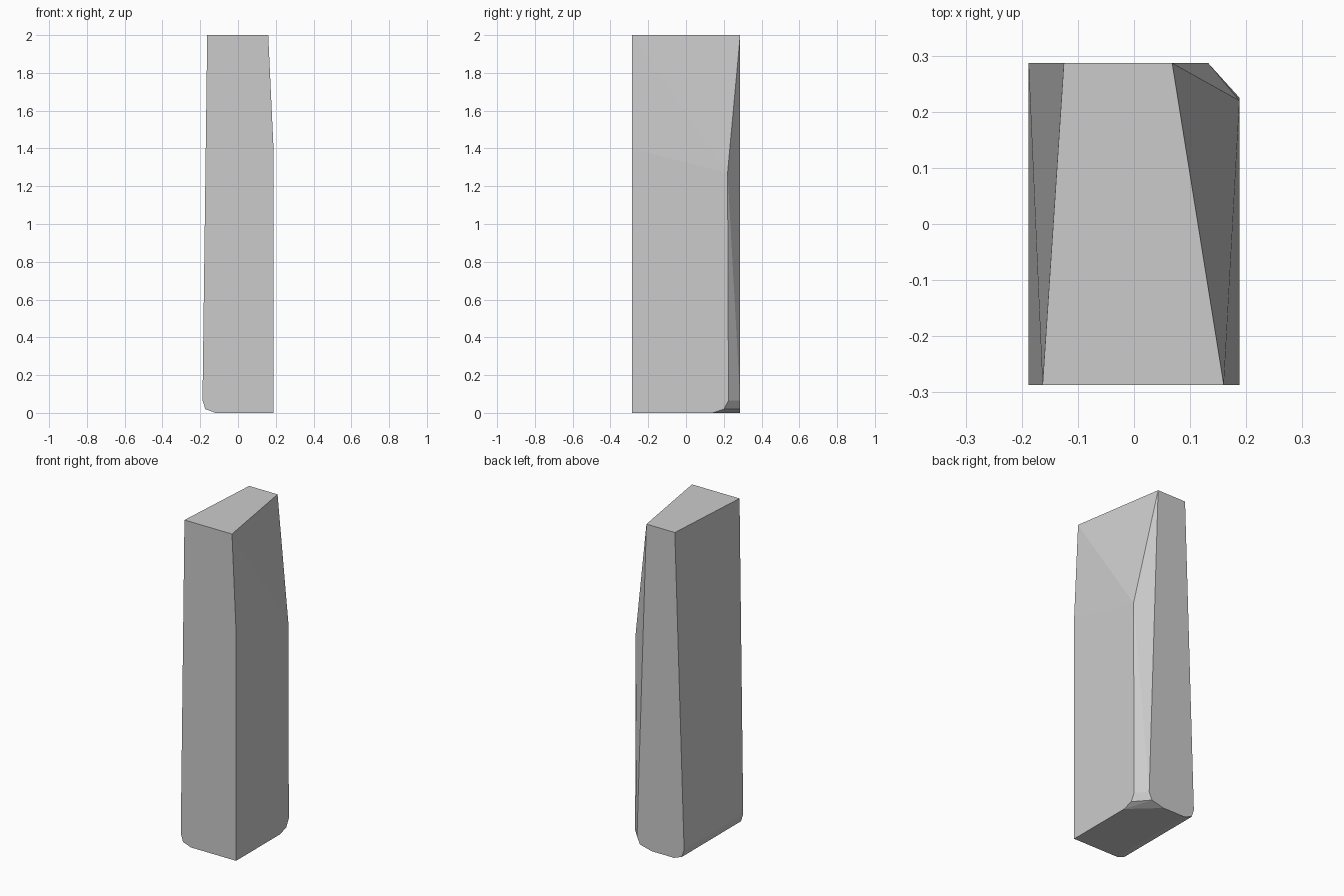
import bpy, bmesh

if "Cube" in bpy.data.objects:
    bpy.data.objects.remove(bpy.data.objects["Cube"])

F, B = -0.287, 0.287      # front and back planes
R = 0.188                 # half width

# Tapered top outline
pts = [(-0.163, F, 2), (0.16, F, 2), (0.068, B, 2), (-0.125, B, 2)]

# Right side: bend line, sharp lower front corner
pts += [(R, F, 1.4), (R, 0.22, 1.27), (R, F, 0)]

# Worn lower left edge, running front to back
for x, z in ((-R, 0.068), (-0.173, 0.02), (-0.12, 0)):
    pts += [(x, F, z), (x, B, z)]

# Cut back right corner, rounding into the base
for y, x, z in ((0.225, 0.132, 0.065), (0.2, 0.112, 0.02), (0.14, 0.03, 0)):
    pts += [(R, y, z), (x, B, z)]

# Convex stone block from its corners
bm = bmesh.new()
for p in pts:
    bm.verts.new(p)
bmesh.ops.convex_hull(bm, input=bm.verts[:])
bmesh.ops.dissolve_limit(bm, angle_limit=0.005, verts=bm.verts[:], edges=bm.edges[:])
bmesh.ops.recalc_face_normals(bm, faces=bm.faces[:])

mesh = bpy.data.meshes.new("standing_stone")
bm.to_mesh(mesh)
bm.free()
bpy.context.collection.objects.link(bpy.data.objects.new("standing_stone", mesh))
